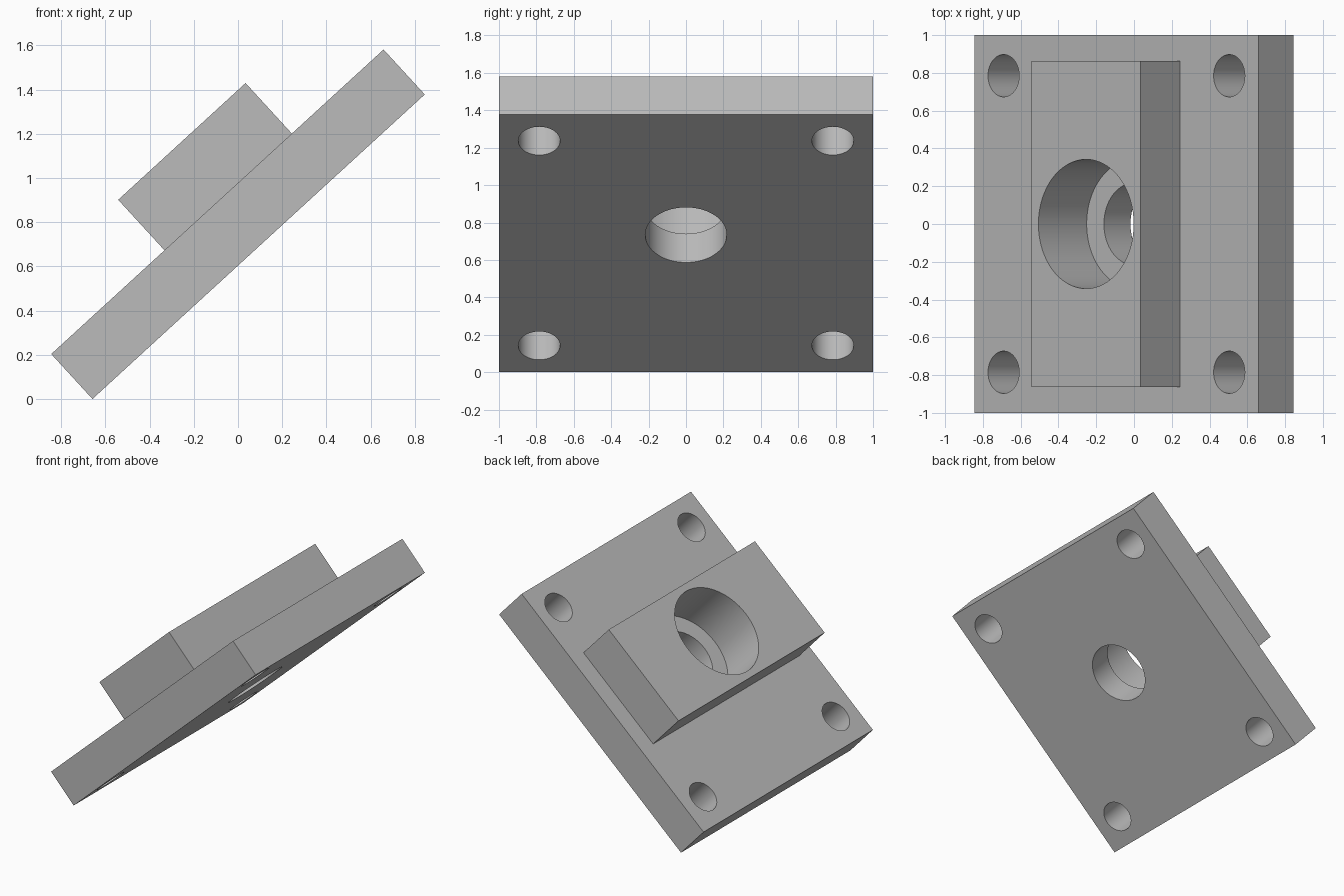
import bpy
from math import radians
from mathutils import Matrix, Vector

cube = bpy.data.objects.get("Cube")
if cube:
    bpy.data.objects.remove(cube, do_unlink=True)

TILT = radians(42.5)
LENGTH, THICK = 2.04, 0.276
BOSS_X, BOSS_W, BOSS_TOP = 0.066, 0.782, 0.448
BORE_FLOOR = 0.07

grey = bpy.data.materials.new("machined grey")
grey.use_nodes = True
colour = (0.5, 0.5, 0.5, 1)
grey.diffuse_color = colour
grey.node_tree.nodes["Principled BSDF"].inputs["Base Color"].default_value = colour


def block(name, x, width, depth, z0, z1):
    bpy.ops.mesh.primitive_cube_add(size=1)
    ob = bpy.context.object
    ob.name = name
    ob.data.transform(Matrix.Translation((x, 0, (z0 + z1) / 2))
                      @ Matrix.Diagonal((width, depth, z1 - z0, 1)))
    ob.data.materials.append(grey)
    return ob


def drill(name, x, y, radius, z0, z1):
    bpy.ops.mesh.primitive_cylinder_add(vertices=64, radius=radius, depth=z1 - z0)
    ob = bpy.context.object
    ob.name = name
    ob.data.transform(Matrix.Translation((x, y, (z0 + z1) / 2)))
    ob.data.materials.append(grey)
    ob.hide_render = True
    return ob


def combine(target, tool, operation):
    mod = target.modifiers.new(operation.lower(), "BOOLEAN")
    mod.operation, mod.solver, mod.object = operation, "EXACT", tool
    bpy.ops.object.select_all(action="DESELECT")
    bpy.context.view_layer.objects.active = target
    target.select_set(True)
    bpy.ops.object.modifier_apply(modifier=mod.name)
    bpy.data.objects.remove(tool, do_unlink=True)


# Flat base plate with a raised block, modelled level
plate = block("mounting_plate", 0, LENGTH, 2, -THICK / 2, THICK / 2)
combine(plate, block("raised_block", BOSS_X, BOSS_W, 1.726, 0, BOSS_TOP), "UNION")

# Stepped centre bore
combine(plate, drill("counterbore", BOSS_X, 0, 0.342, BORE_FLOOR, 1), "DIFFERENCE")
combine(plate, drill("through_bore", BOSS_X, 0, 0.218, -1, 0.3), "DIFFERENCE")

# Four corner bolt holes
for sx in (-1, 1):
    for sy in (-1, 1):
        combine(plate, drill("bolt_hole", sx * 0.81, sy * 0.785, 0.112, -1, 1), "DIFFERENCE")

# Tilt the finished part and rest its lower edge on the ground
plate.data.transform(Matrix.Rotation(-TILT, 4, "Y"))
lowest = min(v.co.z for v in plate.data.vertices)
plate.data.transform(Matrix.Translation(Vector((0, 0, -lowest))))
bpy.ops.object.select_all(action="DESELECT")
plate.select_set(True)
bpy.context.view_layer.objects.active = plate
bpy.ops.object.shade_smooth_by_angle(angle=radians(30))
